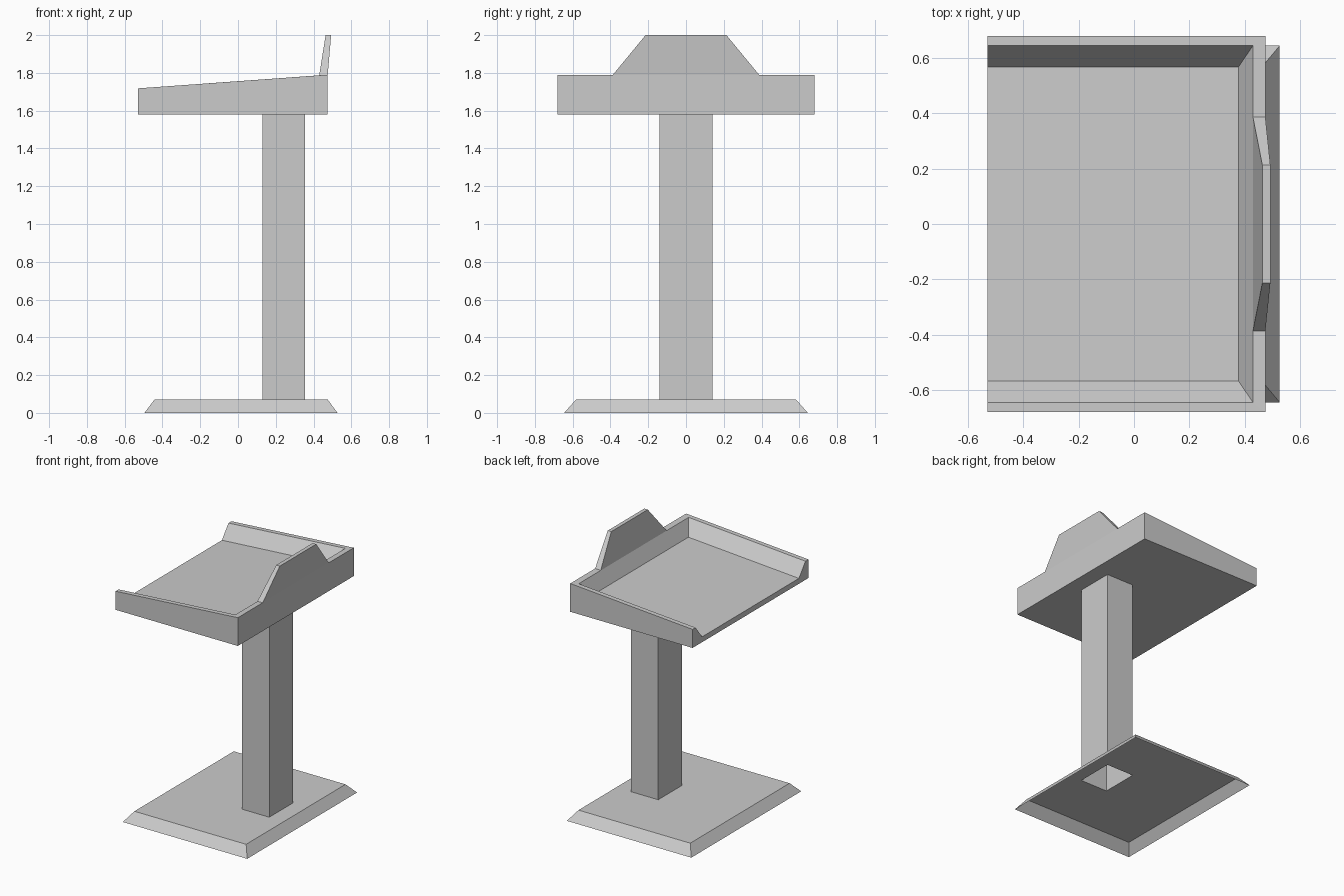
import bpy
import bmesh

if "Cube" in bpy.data.objects:
    bpy.data.objects.remove(bpy.data.objects["Cube"])


def make_object(name, verts, faces):
    mesh = bpy.data.meshes.new(name)
    mesh.from_pydata(verts, [], faces)
    bm = bmesh.new()
    bm.from_mesh(mesh)
    bmesh.ops.dissolve_degenerate(bm, dist=1e-6, edges=bm.edges)
    if all(e.is_manifold for e in bm.edges):
        bmesh.ops.recalc_face_normals(bm, faces=bm.faces)
    bm.to_mesh(mesh)
    bm.free()
    obj = bpy.data.objects.new(name, mesh)
    bpy.context.collection.objects.link(obj)
    return obj


def rect(x0, x1, half_y, z):
    return [(x0, -half_y, z), (x1, -half_y, z), (x1, half_y, z), (x0, half_y, z)]


def loft(name, rings, cap_top=False):
    verts = [v for ring in rings for v in ring]
    faces = []
    for r in range(len(rings) - 1):
        for i in range(4):
            j = (i + 1) % 4
            faces.append((4 * r + i, 4 * r + j, 4 * r + 4 + j, 4 * r + 4 + i))
    if cap_top:
        n = len(verts)
        faces.append((n - 4, n - 3, n - 2, n - 1))
    return make_object(name, verts, faces)


# Bevelled base plate, open underneath, with an opening where the post stands
loft("base_plate", [rect(-0.495, 0.527, 0.645, 0.0),
                    rect(-0.443, 0.475, 0.583, 0.07),
                    rect(0.13, 0.355, 0.14, 0.07)])

# Hollow square post
loft("post", [rect(0.13, 0.355, 0.14, 0.07), rect(0.13, 0.355, 0.14, 1.58)])

# Sloped tray, open at its low end: one side's corners, then mirrored in y
half = [(-0.53, 0.68, 1.58), (0.475, 0.68, 1.58), (0.475, 0.68, 1.79), (-0.53, 0.68, 1.718),
        (-0.53, 0.645, 1.718), (0.43, 0.645, 1.787), (0.378, 0.568, 1.683), (-0.53, 0.568, 1.62)]
verts = half + [(x, -y, z) for x, y, z in half]
side_faces = [(0, 1, 2, 3), (3, 2, 5, 4), (4, 5, 6, 7), (0, 3, 4, 7)]
faces = side_faces + [tuple(i + 8 for i in f) for f in side_faces]
# Bottom, back, back rim, inner back wall, floor and low front edge
for a, b in [(0, 1), (1, 2), (2, 5), (5, 6), (6, 7), (7, 0)]:
    faces.append((a, b, b + 8, a + 8))
make_object("tray", verts, faces)

# Tapered, leaning upright panel on the high rim
bottom = [(x, y, 1.787 if x < 0.45 else 1.79) for x, y, _ in rect(0.43, 0.475, 0.387, 0)]
loft("upright_panel", [bottom, rect(0.464, 0.493, 0.214, 2.0)], cap_top=True)
